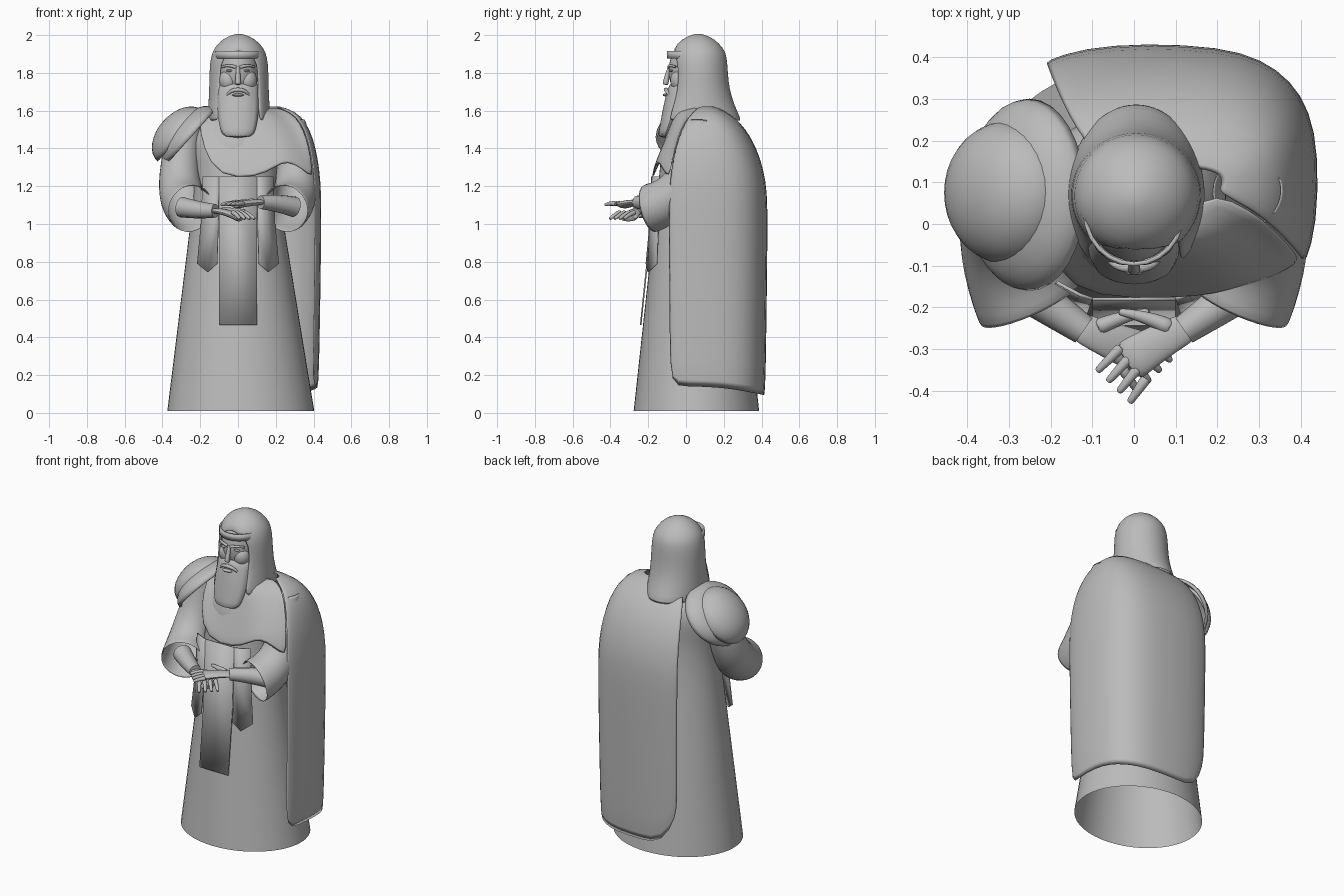
import bpy, bmesh
from math import sin, cos, pi, radians, copysign
from mathutils import Vector, Matrix

if "Cube" in bpy.data.objects:
    bpy.data.objects.remove(bpy.data.objects["Cube"])

GREY = (0.5, 0.5, 0.5, 1)
cloth = bpy.data.materials.new("plain grey")
cloth.use_nodes = True
cloth.diffuse_color = GREY
cloth.node_tree.nodes["Principled BSDF"].inputs["Base Color"].default_value = GREY


def finish(name, bm, mirror=False, thick=0, smooth=0):
    """Turn a bmesh into a shaded object with its modifiers."""
    bmesh.ops.remove_doubles(bm, verts=bm.verts, dist=0.0005)
    bmesh.ops.recalc_face_normals(bm, faces=bm.faces)
    mesh = bpy.data.meshes.new(name)
    bm.to_mesh(mesh)
    bm.free()
    mesh.materials.append(cloth)
    ob = bpy.data.objects.new(name, mesh)
    bpy.context.collection.objects.link(ob)
    if mirror:
        ob.modifiers.new("Mirror", 'MIRROR').use_mirror_merge = False
    if thick:
        shell = ob.modifiers.new("Thickness", 'SOLIDIFY')
        shell.thickness, shell.offset = thick, 0
    if smooth:
        subsurf = ob.modifiers.new("Smooth", 'SUBSURF')
        subsurf.levels = subsurf.render_levels = smooth
    bpy.ops.object.select_all(action='DESELECT')
    bpy.context.view_layer.objects.active = ob
    ob.select_set(True)
    bpy.ops.object.shade_smooth_by_angle(angle=radians(45))


def loft(name, rows, closed=True, caps=False, **options):
    """Skin a list of equally long point rows."""
    bm = bmesh.new()
    grid = [[bm.verts.new(point) for point in row] for row in rows]
    count = len(rows[0])
    for lower, upper in zip(grid, grid[1:]):
        for i in range(count if closed else count - 1):
            j = (i + 1) % count
            bm.faces.new((lower[i], lower[j], upper[j], upper[i]))
    if caps:
        bm.faces.new(grid[0])
        bm.faces.new(grid[-1])
    finish(name, bm, **options)


def arc(z, cx, cy, rx, ry, span=pi, steps=24):
    """Horizontal arc centred on the back; a span of pi gives a whole oval."""
    turns = [span * (2 * i / steps - 1) for i in range(steps + 1)]
    return [(cx + rx * sin(t), cy + ry * cos(t), z) for t in turns]


def oval(*size):
    return arc(*size)[:-1]


def bezier(start, bend, end, t):
    start, bend, end = Vector(start), Vector(bend), Vector(end)
    return start.lerp(bend, t).lerp(bend.lerp(end, t), t)


def tube(name, start, bend, end, first, last, flat=1, caps=True, sides=12, steps=6, **options):
    """Tapered tube along a bent path; flat scales the height of its section."""
    rows = []
    up = Vector((0, 0, 1))
    for i in range(steps + 1):
        t = i / steps
        centre = bezier(start, bend, end, t)
        along = (Vector(bend) - Vector(start)).lerp(Vector(end) - Vector(bend), t).normalized()
        if i == 0 and abs(along.z) > 0.9:
            up = Vector((0, 1, 0))
        across = along.cross(up).normalized()
        up = across.cross(along)
        radius = first + (last - first) * t
        turns = [2 * pi * k / sides for k in range(sides)]
        rows.append([centre + radius * (across * cos(a) + up * flat * sin(a)) for a in turns])
    loft(name, rows, caps=caps, **options)


def ball(name, centre, size, tilt=0, half=False, **options):
    bm = bmesh.new()
    bmesh.ops.create_uvsphere(bm, u_segments=32, v_segments=16, radius=1)
    if half:
        below = [v for v in bm.verts if v.co.z < -0.01]
        bmesh.ops.delete(bm, geom=below, context='VERTS')
    place = Matrix.Translation(centre) @ Matrix.Rotation(tilt, 4, 'Y')
    bmesh.ops.transform(bm, verts=bm.verts, matrix=place @ Matrix.Diagonal((*size, 1)))
    finish(name, bm, **options)


# Robe: open flared skirt with rounded shoulders
skirt_heights = [0.01] + [i / 4 for i in range(1, 6)]
robe = [oval(z, 0.015 - z / 50, 0.055, 0.395 - 0.145 * z, 0.337 - 0.11 * z) for z in skirt_heights]
for step in range(6):
    a = step * pi / 10
    robe.append(oval(1.4 + 0.22 * sin(a), -0.01, 0.07 + 0.03 * sin(a), 0.24 * cos(a), 0.2 * cos(a)))
loft("robe", robe, smooth=1)

# Cape: rounded-square section from the left front edge to the right of the back
turns = [radians(a) for a in range(-28, 126, 17)]


def rounded(value):
    return copysign(abs(value) ** 0.7, value)


def cape_row(z, wide, deep):
    row = []
    for a in turns:
        hem = 0.13 - 0.05 * max(0, sin(a)) + (0.2 if a == turns[-1] else 0)
        row.append((0.05 + 0.39 * wide * rounded(cos(a)), 0.1 + 0.33 * deep * rounded(sin(a)), max(z, hem)))
    return row


cape = [cape_row(z, 0.96 + z / 25, 0.96 + z / 25) for z in (0, 0.4, 0.8)]
for step in range(7):
    a = radians(14 * step)
    cape.append(cape_row(1.1 + 0.525 * sin(a), cos(a) ** 0.4, cos(a)))
loft("cape", cape, closed=False, thick=0.012, smooth=1)

# Mantle: chest part of the cape, swelling over the left shoulder into the cape's front edge
mantle_hem = [(-0.21, 0, 1.56), (-0.19, -0.12, 1.4), (-0.1, -0.18, 1.24), (0.1, -0.18, 1.24),
              (0.2, -0.17, 1.3), (0.26, -0.15, 1.33), (0.34, -0.13, 1.29)]
mantle = []
for i, hem in enumerate(mantle_hem):
    a = pi * (i / 6 - 0.6)
    neck = Vector((0.02 + 0.11 * sin(a), 0.07 - 0.12 * cos(a), 1.61))
    swell = max(0, hem[0])
    middle = neck.lerp(hem, 0.5) + Vector((0.3 * swell, 0.25 * swell, 0.04 + 0.35 * swell))
    mantle.append([bezier(neck, middle, hem, t / 5) for t in range(6)])
mantle.append([row[0] for row in reversed(cape[4:])])
loft("mantle", mantle, closed=False, thick=0.012, smooth=1)

# Tabard: long centre panel and two shorter pointed side panels
loft("front_panel", [[(-0.1, y, z), (0.1, y, z)] for y, z in ((-0.18, 1.25), (-0.2, 0.85), (-0.24, 0.465))],
     closed=False, thick=0.008)
side_panel = []
for z, shift, point in ((1.25, 0, 0), (1, 0.01, 0), (0.79, 0.03, 0.045)):
    side_panel.append([(0.1 + shift / 3, -0.18 - shift, z), (0.13 + shift, -0.17 - shift, z - point),
                       (0.185 + shift, -0.14 - shift / 2, z)])
loft("side_panels", side_panel, closed=False, thick=0.008, mirror=True)

# Wide sleeves, open at the cuff
tube("sleeves", (0.27, 0.08, 1.54), (0.36, 0.05, 1.14), (0.25, -0.195, 1.08), 0.085, 0.13,
     caps=False, sides=16, thick=0.01, smooth=1, mirror=True)

# Forearms and crossed hands, the left one on top
for s, side, wrist, tip, reach in ((1, "left", 1.115, 1.1, 0.355), (-1, "right", 1.07, 1.025, 0.33)):
    tube(side + "_forearm", (s * 0.3, -0.13, 1.09), (s * 0.2, -0.2, wrist), (s * 0.12, -0.255, wrist), 0.055, 0.036)
    tube(side + "_palm", (s * 0.135, -0.245, wrist), (s * 0.06, -0.28, wrist), (s * -0.02, 0.02 - reach, tip),
         0.036, 0.055, flat=0.4, smooth=1)
    for i in range(4):
        knuckle = Vector((s * (0.02 * i - 0.03), 0.06 - reach - 0.025 * i, wrist - 0.008))
        end = Vector((s * (0.026 * i - 0.09), -reach - 0.025 * i, tip))
        knob = knuckle.lerp(end, 0.5) + Vector((0, 0, 0.01))
        tube(f"{side}_finger_{i + 1}", knuckle, knob, end, 0.015, 0.009, sides=8, smooth=1)
    tube(side + "_thumb", (s * 0.09, -0.25, wrist), (s * 0.03, -0.22, wrist), (s * -0.04, -0.21, wrist),
         0.024, 0.009, sides=8, smooth=1)

# Layered shoulder guard
lean = radians(-48)
ball("shoulder_plate", (-0.25, 0.07, 1.46), (0.195, 0.225, 0.1), lean, half=True, thick=0.012)
ball("shoulder_dome", (-0.305, 0.075, 1.465), (0.175, 0.165, 0.115), lean, half=True, thick=0.012)

# Hood: closed crown, open around the face, flaring over the nape
hood = []
for angle in (90, 80, 56, 30, 14):
    a = radians(angle)
    span = pi if angle > 20 else pi * 0.79
    hood.append(arc(1.85 + 0.15 * sin(a), 0.005, 0.065, 0.15 * cos(a), 0.15 * cos(a), span))
for step in range(4):
    flare = (step / 3) ** 2
    hood.append(arc(1.8 - 0.085 * step, 0.005, 0.07, 0.15 + 0.012 * flare, 0.145 + 0.075 * flare, pi * 0.77))
loft("hood", hood, closed=False, thick=0.014, smooth=1)

# Head and band
ball("head", (0, 0.04, 1.81), (0.108, 0.132, 0.165))
loft("headband", [oval(z, 0, 0.03, 0.118, 0.126) for z in (1.875, 1.915)], thick=0.01)

# Face
tube("nose", (0, -0.085, 1.835), (0, -0.1, 1.79), (0, -0.11, 1.735), 0.01, 0.018, sides=8, smooth=1)
tube("brows", (0.012, -0.09, 1.83), (0.05, -0.095, 1.845), (0.085, -0.055, 1.832), 0.009, 0.006, mirror=True)
ball("eyes", (0.043, -0.076, 1.812), (0.02, 0.012, 0.007), mirror=True)
ball("cheeks", (0.05, -0.03, 1.76), (0.05, 0.053, 0.06), mirror=True)
tube("moustache", (0, -0.105, 1.71), (0.04, -0.11, 1.712), (0.06, -0.085, 1.68), 0.012, 0.007, mirror=True)
ball("lower_lip", (0, -0.105, 1.683), (0.032, 0.018, 0.008))

# Long beard, tapering forward and down with lightly combed locks
beard = []
for step in range(8):
    t = step / 7
    drop = t ** 0.7
    row = oval(1.76 - 0.305 * t, 0, 0.02 - 0.135 * drop, 0.112 - 0.035 * t ** 4, 0.1 - 0.065 * drop)
    beard.append([(x * (1 + 0.03 * (-1) ** i), y, z) for i, (x, y, z) in enumerate(row)])
loft("beard", beard, caps=True, smooth=1)
